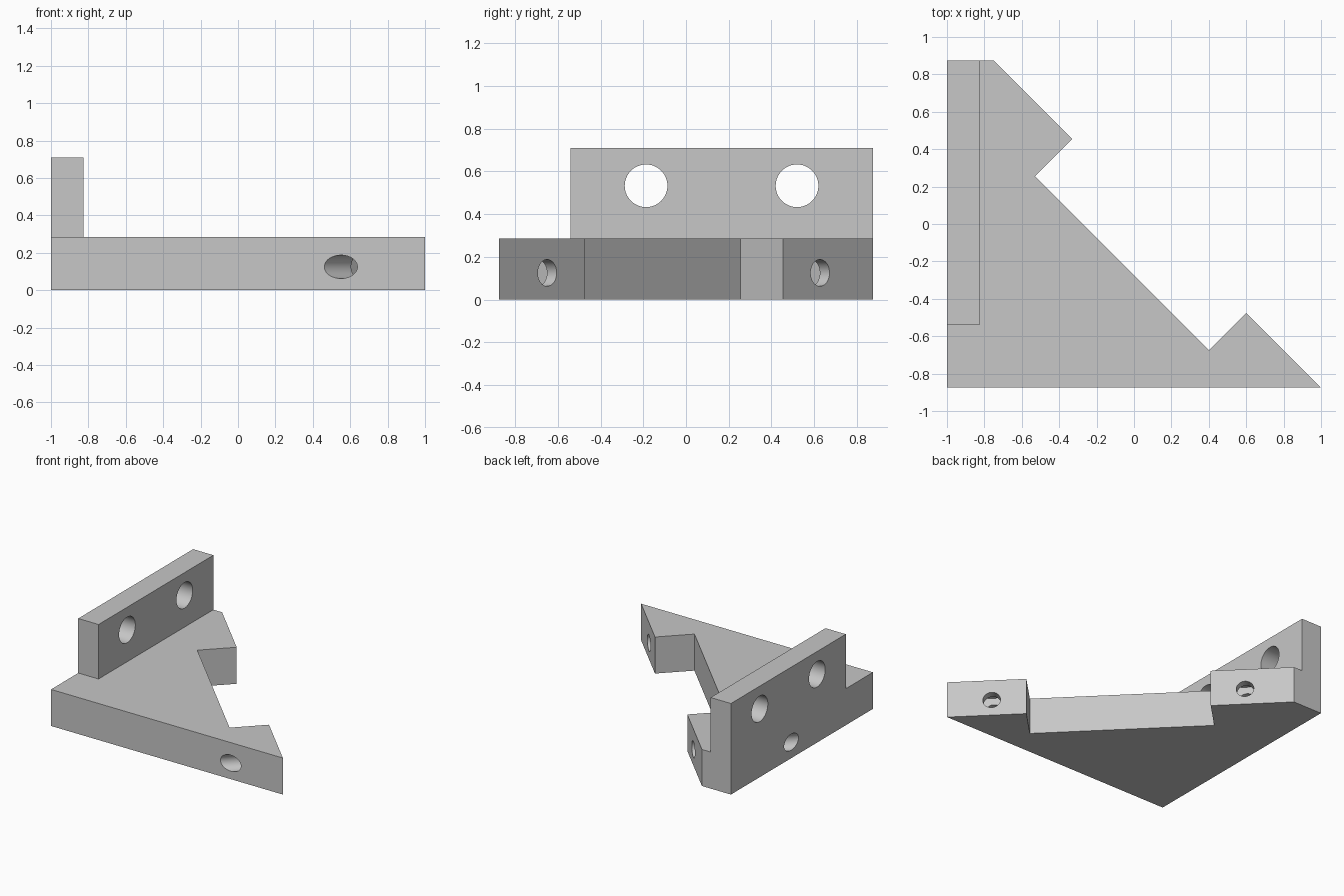
import bpy
import bmesh
import math
from mathutils import Matrix, Vector

if "Cube" in bpy.data.objects:
    bpy.data.objects.remove(bpy.data.objects["Cube"], do_unlink=True)

BASE_H, WALL_H = 0.285, 0.71
BACK, LEFT = 0.875, -1.0
BOLT_Z = 0.125

grey = bpy.data.materials.new("plain grey")
grey.use_nodes = True
grey.diffuse_color = (0.57, 0.57, 0.57, 1)
grey.node_tree.nodes["Principled BSDF"].inputs["Base Color"].default_value = grey.diffuse_color


def to_object(name, bm):
    bmesh.ops.recalc_face_normals(bm, faces=bm.faces)
    mesh = bpy.data.meshes.new(name)
    bm.to_mesh(mesh)
    bm.free()
    mesh.materials.append(grey)
    obj = bpy.data.objects.new(name, mesh)
    bpy.context.collection.objects.link(obj)
    return obj


def prism(name, outline, z0, z1):
    bm = bmesh.new()
    face = bm.faces.new([bm.verts.new((x, y, z0)) for x, y in outline])
    top = bmesh.ops.extrude_face_region(bm, geom=[face])["geom"]
    verts = [v for v in top if isinstance(v, bmesh.types.BMVert)]
    bmesh.ops.translate(bm, verts=verts, vec=(0, 0, z1 - z0))
    return to_object(name, bm)


def bore(name, centre, axis, radius, length):
    bm = bmesh.new()
    turn = Vector(axis).to_track_quat('Z', 'Y').to_matrix().to_4x4()
    bmesh.ops.create_cone(bm, cap_ends=True, segments=64, radius1=radius, radius2=radius,
                          depth=length, matrix=Matrix.Translation(centre) @ turn)
    return to_object(name, bm)


def combine(target, tool, operation):
    tool.hide_render = True
    mod = target.modifiers.new(tool.name, 'BOOLEAN')
    mod.operation, mod.object, mod.solver = operation, tool, 'EXACT'
    bpy.context.view_layer.objects.active = target
    bpy.ops.object.modifier_apply(modifier=mod.name)
    bpy.data.objects.remove(tool, do_unlink=True)


# Triangular base with two lugs on the diagonal side
bracket = prism("corner_bracket", [
    (LEFT, -BACK), (1, -BACK), (0.6, -0.475), (0.4, -0.675),
    (-0.53, 0.255), (-0.33, 0.455), (-0.75, BACK), (LEFT, BACK)], 0, BASE_H)

# Upright mounting wall along the left-hand edge
wall = prism("mounting_wall", [
    (LEFT, -0.54), (-0.825, -0.54), (-0.825, BACK), (LEFT, BACK)], BASE_H / 2, WALL_H)
combine(bracket, wall, 'UNION')

# Large holes through the wall
for y in (-0.187, 0.52):
    combine(bracket, bore("wall_hole", (-0.91, y, 0.533), (1, 0, 0), 0.1, 0.5), 'DIFFERENCE')

# Diagonal bolt holes through the lugs, each with a nut slot open below
diagonal = Vector((1, 1, 0)).normalized()
for x, y in ((0.775, -0.65), (-0.503, 0.628)):
    mouth = Vector((x, y, BOLT_Z))
    combine(bracket, bore("bolt_hole", mouth, diagonal, 0.0625, 2), 'DIFFERENCE')
    bm = bmesh.new()
    place = (Matrix.Translation(mouth - diagonal * 0.121) @ Matrix.Rotation(math.radians(45), 4, 'Z')
             @ Matrix.Diagonal((0.114, 0.213, 0.23, 1)))
    bmesh.ops.create_cube(bm, size=1, matrix=place)
    combine(bracket, to_object("nut_slot", bm), 'DIFFERENCE')

# Merge coplanar faces, then smooth only the bores
bm = bmesh.new()
bm.from_mesh(bracket.data)
bmesh.ops.remove_doubles(bm, verts=bm.verts, dist=0.0001)
bmesh.ops.dissolve_limit(bm, angle_limit=math.radians(1), verts=bm.verts, edges=bm.edges)
bm.to_mesh(bracket.data)
bm.free()
bpy.ops.object.select_all(action='DESELECT')
bracket.select_set(True)
bpy.context.view_layer.objects.active = bracket
bpy.ops.object.shade_smooth_by_angle(angle=math.radians(30))
